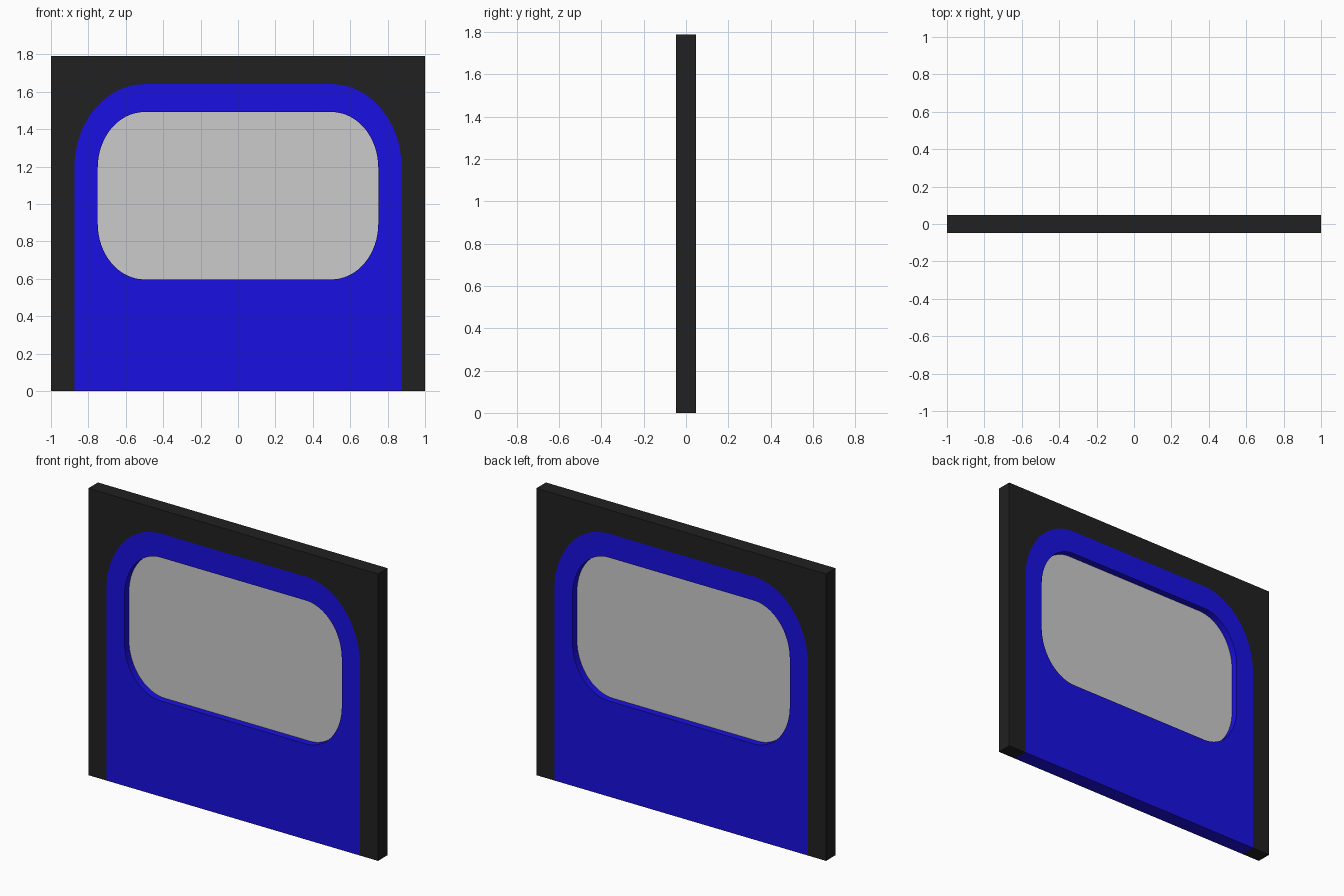
import bpy, bmesh
from math import sin, cos, pi, radians

if "Cube" in bpy.data.objects:
    bpy.data.objects.remove(bpy.data.objects["Cube"])

HALF = 0.0475          # half the slab thickness
TOP = 1.79
U = TOP / 12           # height grid unit
STEPS = 16             # segments per rounded corner


def material(name, rgb):
    m = bpy.data.materials.new(name)
    m.diffuse_color = (*rgb, 1)
    m.use_nodes = True
    m.node_tree.nodes["Principled BSDF"].inputs["Base Color"].default_value = m.diffuse_color
    return m


def corner(cx, cz, rx, rz, start):
    """Quarter ellipse, counter-clockwise from the start angle in degrees."""
    angles = [radians(start) + pi / 2 * i / STEPS for i in range(STEPS + 1)]
    return [(cx + rx * cos(a), cz + rz * sin(a)) for a in angles]


def slab(name, outlines, half, mat=None):
    """Fill closed x-z outlines (inner ones become holes) and thicken along y."""
    curve = bpy.data.curves.new(name, 'CURVE')
    curve.dimensions = '2D'
    curve.fill_mode = 'BOTH'
    curve.extrude = half
    for pts in outlines:
        s = curve.splines.new('POLY')
        s.points.add(len(pts) - 1)
        for p, (x, z) in zip(s.points, pts):
            p.co = (x, z, 0, 1)
        s.use_cyclic_u = True
    ob = bpy.data.objects.new(name, curve)
    bpy.context.collection.objects.link(ob)
    ob.rotation_euler.x = pi / 2
    bpy.ops.object.select_all(action='DESELECT')
    ob.select_set(True)
    bpy.context.view_layer.objects.active = ob
    bpy.ops.object.convert(target='MESH')
    bpy.ops.object.transform_apply(rotation=True)
    ob = bpy.context.object
    bm = bmesh.new()
    bm.from_mesh(ob.data)
    bmesh.ops.remove_doubles(bm, verts=bm.verts, dist=1e-5)
    bmesh.ops.recalc_face_normals(bm, faces=bm.faces)
    bm.to_mesh(ob.data)
    bm.free()
    bpy.ops.object.shade_smooth_by_angle(angle=radians(30))
    ob.data.materials.clear()
    if mat:
        ob.data.materials.append(mat)
    return ob


black = material("frame_black", (0.015, 0.015, 0.015))
blue = material("panel_blue", (0.01, 0.005, 0.75))

# Shared outlines: arched panel edge and rounded window opening
arch = ([(0.875, 0)] + corner(0.5, 8 * U, 0.375, 3 * U, 0)
        + corner(-0.5, 8 * U, 0.375, 3 * U, 90) + [(-0.875, 0)])
window = []
for sx, cz, start in ((1, 8, 0), (-1, 8, 90), (-1, 6, 180), (1, 6, 270)):
    window += corner(sx * 0.5, cz * U, 0.25, 2 * U, start)

# Black outer frame around the arch
slab("outer_frame", [[(1, 0), (1, TOP), (-1, TOP), (-1, 0)] + arch[::-1]], HALF, black)
# Blue arched panel with window opening
slab("arched_panel", [arch, window], HALF, blue)
# Thin grey pane recessed in the middle of the opening
slab("window_pane", [window], 0.004)
